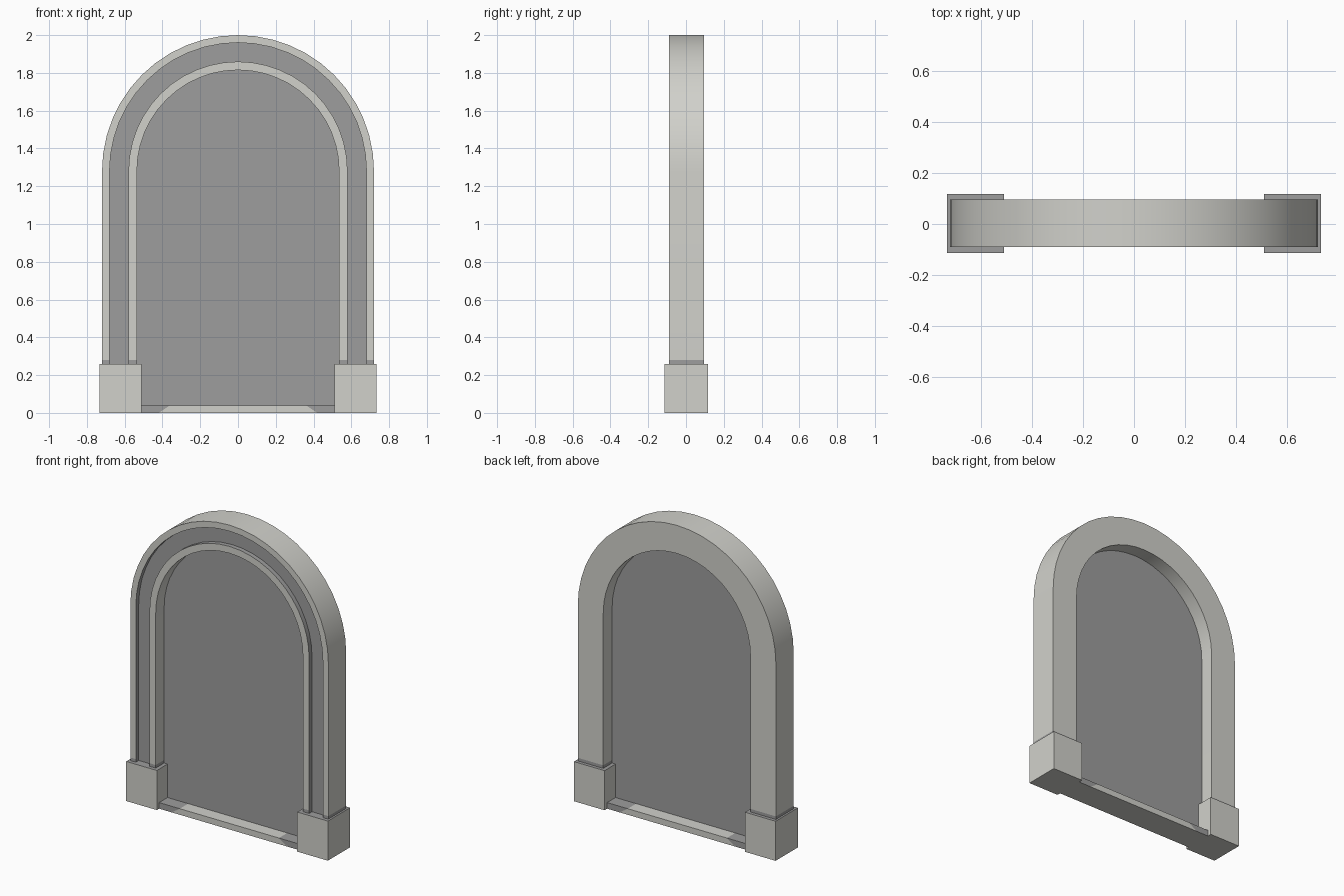
import bpy, bmesh, math

if "Cube" in bpy.data.objects:
    bpy.data.objects.remove(bpy.data.objects["Cube"])

SPRING = 1.28   # height where the arch starts curving
SEG = 24        # segments in the half circle


def material(name, rgb):
    m = bpy.data.materials.new(name)
    m.diffuse_color = (*rgb, 1)
    m.use_nodes = True
    m.node_tree.nodes["Principled BSDF"].inputs["Base Color"].default_value = m.diffuse_color
    return m


stone = material("pale stone", (0.64, 0.64, 0.60))
grey = material("dark grey", (0.34, 0.34, 0.34))


def finish(bm, name, rule):
    """Turn a bmesh into an object; rule(face) is True where it is dark grey."""
    bmesh.ops.recalc_face_normals(bm, faces=bm.faces)
    bm.normal_update()
    for f in bm.faces:
        f.material_index = int(rule(f))
    me = bpy.data.meshes.new(name)
    bm.to_mesh(me)
    bm.free()
    me.materials.append(stone)
    me.materials.append(grey)
    ob = bpy.data.objects.new(name, me)
    bpy.context.collection.objects.link(ob)
    return ob


def box(bm, x0, x1, y0, y1, z0, z1):
    verts = bmesh.ops.create_cube(bm, size=1)["verts"]
    for v in verts:
        v.co = (x1 if v.co.x > 0 else x0, y1 if v.co.y > 0 else y0,
                z1 if v.co.z > 0 else z0)
    return verts


def arch_path(foot_heights):
    """Stations (cos, sin, z) up one leg, round the arch and down the other."""
    path = [(1, 0, z) for z in foot_heights]
    for i in range(SEG + 1):
        a = math.pi * i / SEG
        path.append((math.cos(a), math.sin(a), SPRING))
    return path + [(-1, 0, z) for z in reversed(foot_heights)]


# Arched frame: grooved profile (radius, y) swept along the arch
profile = [(0.535, -0.09), (0.58, -0.09), (0.58, -0.06), (0.68, -0.06),
           (0.68, -0.09), (0.72, -0.09), (0.72, 0.095), (0.535, 0.095)]
bm = bmesh.new()
rings = [[bm.verts.new((r * c, y, z + r * s)) for r, y in profile]
         for c, s, z in arch_path([0.1, 0.28])]
n = len(profile)
for a, b in zip(rings, rings[1:]):
    for i in range(n):
        j = (i + 1) % n
        bm.faces.new((a[i], a[j], b[j], b[i]))
bm.faces.new(rings[0])
bm.faces.new(rings[-1])


def frame_rule(f):
    c = f.calc_center_median()
    in_groove = all(v.co.y < -0.05 for v in f.verts) and any(
        v.co.y > -0.07 for v in f.verts)
    return in_groove or c.z < 0.28


frame = finish(bm, "arch_frame", frame_rule)
bpy.context.view_layer.objects.active = frame
frame.select_set(True)
bpy.ops.object.shade_smooth_by_angle(angle=math.radians(30))

# Thin panel filling the opening
bm = bmesh.new()
outline = [bm.verts.new((0.545 * c, -0.003, z + 0.545 * s))
           for c, s, z in arch_path([0.02])]
face = bm.faces.new(outline)
extruded = bmesh.ops.extrude_face_region(bm, geom=[face])["geom"]
for v in extruded:
    if isinstance(v, bmesh.types.BMVert):
        v.co.y = 0.003
finish(bm, "panel", lambda f: True)

# Square foot blocks with dark tops
for side, name in ((-1, "left_foot_block"), (1, "right_foot_block")):
    bm = bmesh.new()
    box(bm, *sorted((side * 0.51, side * 0.733)), -0.114, 0.117, 0, 0.26)
    finish(bm, name, lambda f: f.normal.z > 0.5)

# Sill between the feet, pale in the middle and dark toward the ends
bm = bmesh.new()
columns = [(-0.55, -0.55), (-0.42, -0.36), (0.42, 0.36), (0.55, 0.55)]
rings = [[bm.verts.new(p) for p in ((lo, -0.09, 0), (hi, -0.09, 0.04),
                                    (hi, 0.09, 0.04), (lo, 0.09, 0))]
         for lo, hi in columns]
for a, b in zip(rings, rings[1:]):
    for i in range(4):
        j = (i + 1) % 4
        bm.faces.new((a[i], a[j], b[j], b[i]))
bm.faces.new(rings[0])
bm.faces.new(rings[-1])
finish(bm, "sill", lambda f: abs(f.calc_center_median().x) > 0.3
       and f.normal.z > -0.5)
